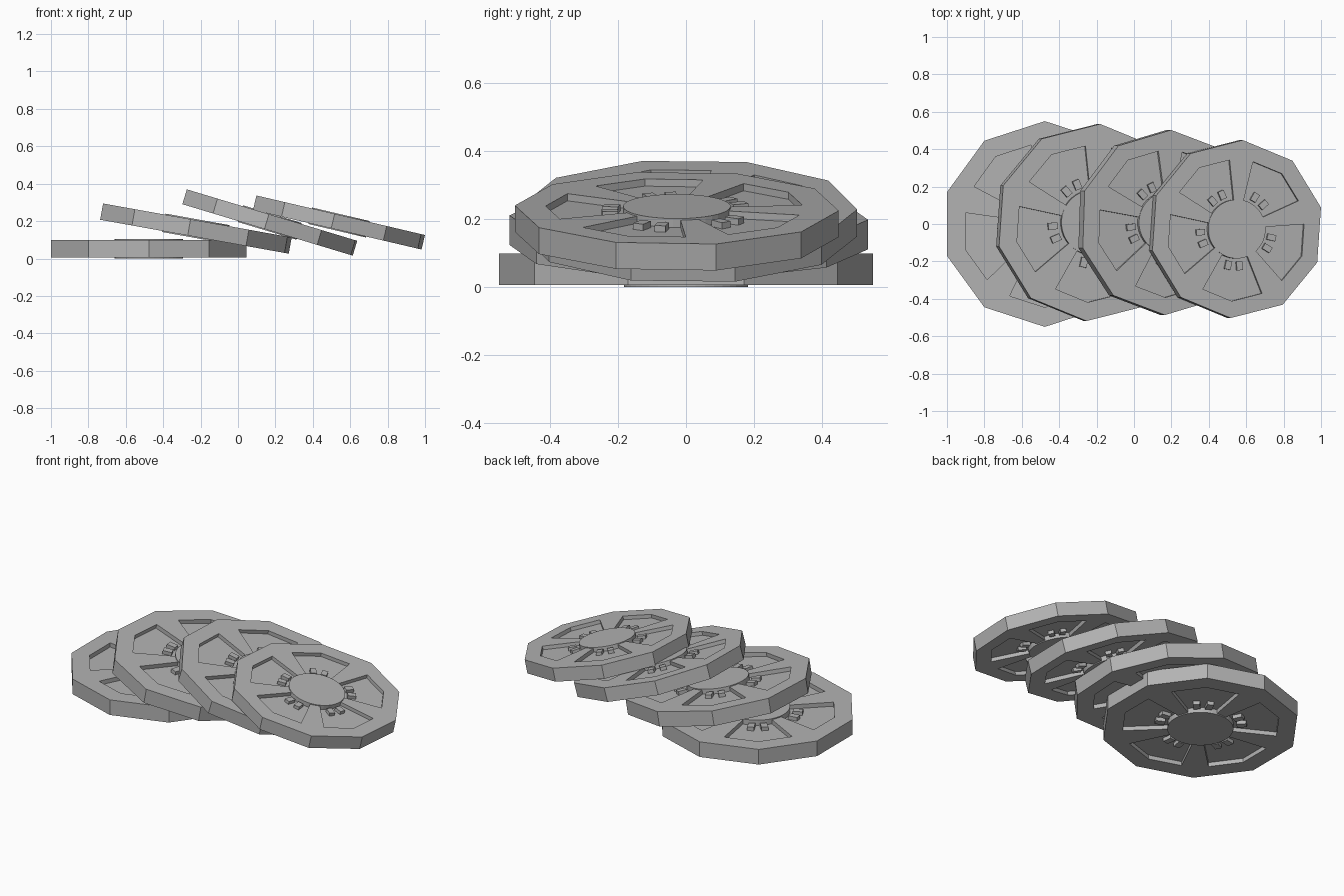
import bpy, bmesh
from math import radians, cos, sin, pi
from mathutils import Matrix, Vector

cube = bpy.data.objects.get("Cube")
if cube:
    bpy.data.objects.remove(cube)

grey = bpy.data.materials.new("plain_grey")
grey.use_nodes = True
grey.diffuse_color = (0.45, 0.45, 0.45, 1)
grey.node_tree.nodes["Principled BSDF"].inputs["Base Color"].default_value = (0.45, 0.45, 0.45, 1)

R = 0.55          # corner radius of the ten-sided disc
HALF = 0.046      # half thickness of the disc
FLOOR = 0.021     # recess floor height above the middle
HUB_R = 0.182
HUB_HALF = 0.052
SPAN = 26         # half angle of a recess
FIRST = 54        # direction of the first recess


def make_mesh(name, bm):
    bmesh.ops.recalc_face_normals(bm, faces=bm.faces)
    mesh = bpy.data.meshes.new(name)
    bm.to_mesh(mesh)
    bm.free()
    mesh.materials.append(grey)
    return mesh


def point(angle, radius, z):
    a = radians(angle)
    return Vector((radius * cos(a), radius * sin(a), z))


def decagon(angle, scale):
    """Radius of the decagon at an angle measured from a corner."""
    return scale * R * cos(pi / 10) / cos(radians(angle % 36 - 18))


# Ten-sided disc with five recesses on each side
def disc_mesh():
    bm = bmesh.new()

    def face(points):
        bm.faces.new([bm.verts.new(p) for p in points])

    for side in (1, -1):
        top, floor = side * HALF, side * FLOOR
        for k in range(5):
            c = FIRST + 72 * k
            outer = lambda a, z: point(c + a, decagon(a, 0.81), z)
            inner = lambda a, z: point(c + a, HUB_R * 0.93, z)
            rim = lambda a: point(c + a, R, top)
            # rim on both sides of the recess, and the spoke after it
            face([rim(-36), rim(0), outer(0, top), outer(-SPAN, top)])
            face([rim(0), rim(36), outer(SPAN, top), outer(0, top)])
            face([inner(SPAN, top), outer(SPAN, top), rim(36),
                  outer(72 - SPAN, top), inner(72 - SPAN, top)])
            # recess floor and walls
            edge = [(inner, -SPAN), (outer, -SPAN), (outer, 0),
                    (outer, SPAN), (inner, SPAN), (inner, 0)]
            face([f(a, floor) for f, a in edge])
            for (f, a), (g, b) in zip(edge, edge[1:] + edge[:1]):
                face([f(a, top), g(b, top), g(b, floor), f(a, floor)])
        # centre under the hub
        face([point(FIRST + 72 * k + a, HUB_R * 0.93, top)
              for k in range(5) for a in (-SPAN, 0, SPAN)])
    # outer wall
    for k in range(10):
        a, b = FIRST + 36 * k, FIRST + 36 * (k + 1)
        face([point(a, R, -HALF), point(b, R, -HALF), point(b, R, HALF), point(a, R, HALF)])
    bmesh.ops.remove_doubles(bm, verts=bm.verts, dist=0.0001)
    return make_mesh("disc", bm)


# Round hub running right through the disc
def hub_mesh():
    bm = bmesh.new()
    bmesh.ops.create_cone(bm, cap_ends=True, segments=40, radius1=HUB_R,
                          radius2=HUB_R, depth=2 * HUB_HALF)
    return make_mesh("hub", bm)


# Pairs of small studs standing in every recess
def studs_mesh():
    bm = bmesh.new()
    for k in range(5):
        for offset in (-9, 9):
            for side in (1, -1):
                place = (Matrix.Rotation(radians(FIRST + 72 * k + offset), 4, 'Z')
                         @ Matrix.Translation((0.228, 0, side * 0.031))
                         @ Matrix.Diagonal((0.054, 0.038, 0.024, 1)))
                bmesh.ops.create_cube(bm, size=1, matrix=place)
    return make_mesh("studs", bm)


parts = {"disc": disc_mesh(), "hub": hub_mesh(), "studs": studs_mesh()}

# Row of overlapping discs: centre, tilt, turn, scale
row = [
    ((-0.477, 0.0, 0.052), 0, 0, 1.0),
    ((-0.225, 0.008, 0.16), 10.2, -4, 0.96),
    ((0.17, 0.008, 0.1925), 16.8, -2, 0.9),
    ((0.54, -0.027, 0.1925), 13.2, -4, 0.867),
]
for number, (centre, tilt, turn, scale) in enumerate(row, 1):
    for name, mesh in parts.items():
        obj = bpy.data.objects.new(f"{name}_{number}", mesh)
        bpy.context.collection.objects.link(obj)
        obj.matrix_world = (Matrix.Translation(centre)
                            @ Matrix.Rotation(radians(tilt), 4, 'Y')
                            @ Matrix.Rotation(radians(turn), 4, 'Z')
                            @ Matrix.Scale(scale, 4))
